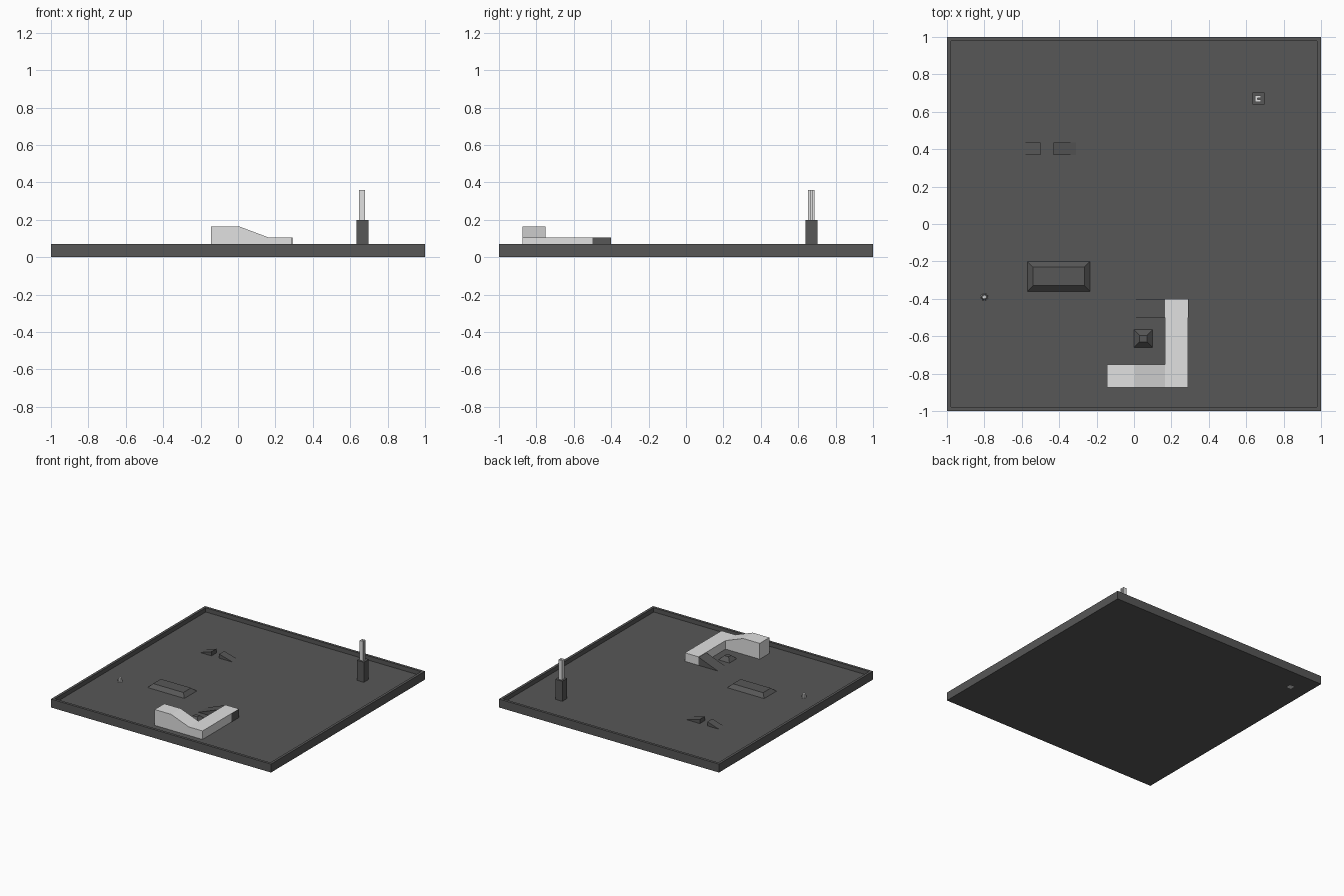
import bpy, bmesh, math

if "Cube" in bpy.data.objects:
    bpy.data.objects.remove(bpy.data.objects["Cube"])


def mat(name, v):
    m = bpy.data.materials.new(name)
    m.diffuse_color = (v, v, v, 1)
    m.use_nodes = True
    m.node_tree.nodes["Principled BSDF"].inputs["Base Color"].default_value = m.diffuse_color
    return m


DARK = mat("dark grey", 0.095)
LIGHT = mat("light grey", 0.75)
FLOOR = 0.035


def finish(name, bm, m):
    bmesh.ops.recalc_face_normals(bm, faces=bm.faces)
    me = bpy.data.meshes.new(name)
    bm.to_mesh(me)
    bm.free()
    me.materials.append(m)
    ob = bpy.data.objects.new(name, me)
    bpy.context.collection.objects.link(ob)
    return ob


def frustum(name, m, lo, hi, inset=(0, 0)):
    """Box from lo to hi whose top is pulled in by inset."""
    bm = bmesh.new()
    bmesh.ops.create_cube(bm, size=1)
    for v in bm.verts:
        top = v.co.z > 0
        for a in (0, 1):
            i = inset[a] if top else 0
            v.co[a] = hi[a] - i if v.co[a] > 0 else lo[a] + i
        v.co.z = hi[2] if top else lo[2]
    return finish(name, bm, m)


def extrude_xz(name, m, profile, y0, y1):
    """Side profile in x, z swept from y0 to y1."""
    bm = bmesh.new()
    f = bm.faces.new([bm.verts.new((x, y0, z)) for x, z in profile])
    r = bmesh.ops.extrude_face_region(bm, geom=[f])
    vs = [g for g in r["geom"] if isinstance(g, bmesh.types.BMVert)]
    bmesh.ops.translate(bm, verts=vs, vec=(0, y1 - y0, 0))
    return finish(name, bm, m)


# Tray: slab with an inset, sunken floor
bm = bmesh.new()
bmesh.ops.create_cube(bm, size=1)
for v in bm.verts:
    v.co = (v.co.x * 2, v.co.y * 2, 0.07 if v.co.z > 0 else 0.001)
bm.normal_update()
top = max(bm.faces, key=lambda f: f.normal.z)
bmesh.ops.inset_region(bm, faces=[top], thickness=0.03)
r = bmesh.ops.extrude_face_region(bm, geom=[top])
vs = [g for g in r["geom"] if isinstance(g, bmesh.types.BMVert)]
bmesh.ops.translate(bm, verts=vs, vec=(0, 0, FLOOR - 0.07))
if top.is_valid:
    bm.faces.remove(top)
finish("tray", bm, DARK)

# Small light plate on the underside
frustum("underside_plate", LIGHT, (-0.87, 0.80, 0), (-0.83, 0.84, 0.002))

# Raised L-shaped walkway: sloping leg, level leg, dark side panel
extrude_xz("walkway_slope", LIGHT,
           [(-0.145, FLOOR), (0.29, FLOOR), (0.29, 0.105), (0.165, 0.105),
            (0.005, 0.165), (-0.145, 0.165)], -0.875, -0.75)
frustum("walkway_level", LIGHT, (0.165, -0.75, FLOOR), (0.29, -0.4, 0.105))
frustum("walkway_side_panel", DARK, (0.285, -0.5, FLOOR), (0.291, -0.401, 0.1045))

# Ramps
extrude_xz("walkway_ramp", DARK, [(-0.01, FLOOR), (0.165, FLOOR), (0.165, 0.102)], -0.5, -0.4)
extrude_xz("jump_ramp_left", DARK, [(-0.605, FLOOR), (-0.5, FLOOR), (-0.5, 0.069)], 0.37, 0.435)
extrude_xz("jump_ramp_right", DARK, [(-0.43, FLOOR), (-0.31, FLOOR), (-0.43, 0.069)], 0.37, 0.435)

# Sloped-sided mounds
frustum("large_mound", DARK, (-0.57, -0.36, FLOOR), (-0.235, -0.2, 0.064), (0.03, 0.03))
frustum("small_mound", DARK, (0.0, -0.66, FLOOR), (0.1, -0.565, 0.067), (0.03, 0.03))

# Post with a light channel-shaped stick, open to the right
frustum("post", DARK, (0.633, 0.638, FLOOR), (0.697, 0.702, 0.2))
frustum("stick_back", LIGHT, (0.648, 0.653, 0.2), (0.660, 0.687, 0.36))
for n, y in (("front", 0.653), ("rear", 0.674)):
    frustum("stick_" + n, LIGHT, (0.660, y, 0.2), (0.680, y + 0.013, 0.36))

# Small tuft of crossed blades
for i in range(4):
    ob = frustum("tuft_blade", LIGHT, (-0.02, -0.003, 0), (0.02, 0.003, 0.033), (0.008, 0))
    ob.location = (-0.8, -0.39, FLOOR)
    ob.rotation_euler.z = math.radians(20 + 45 * i)
